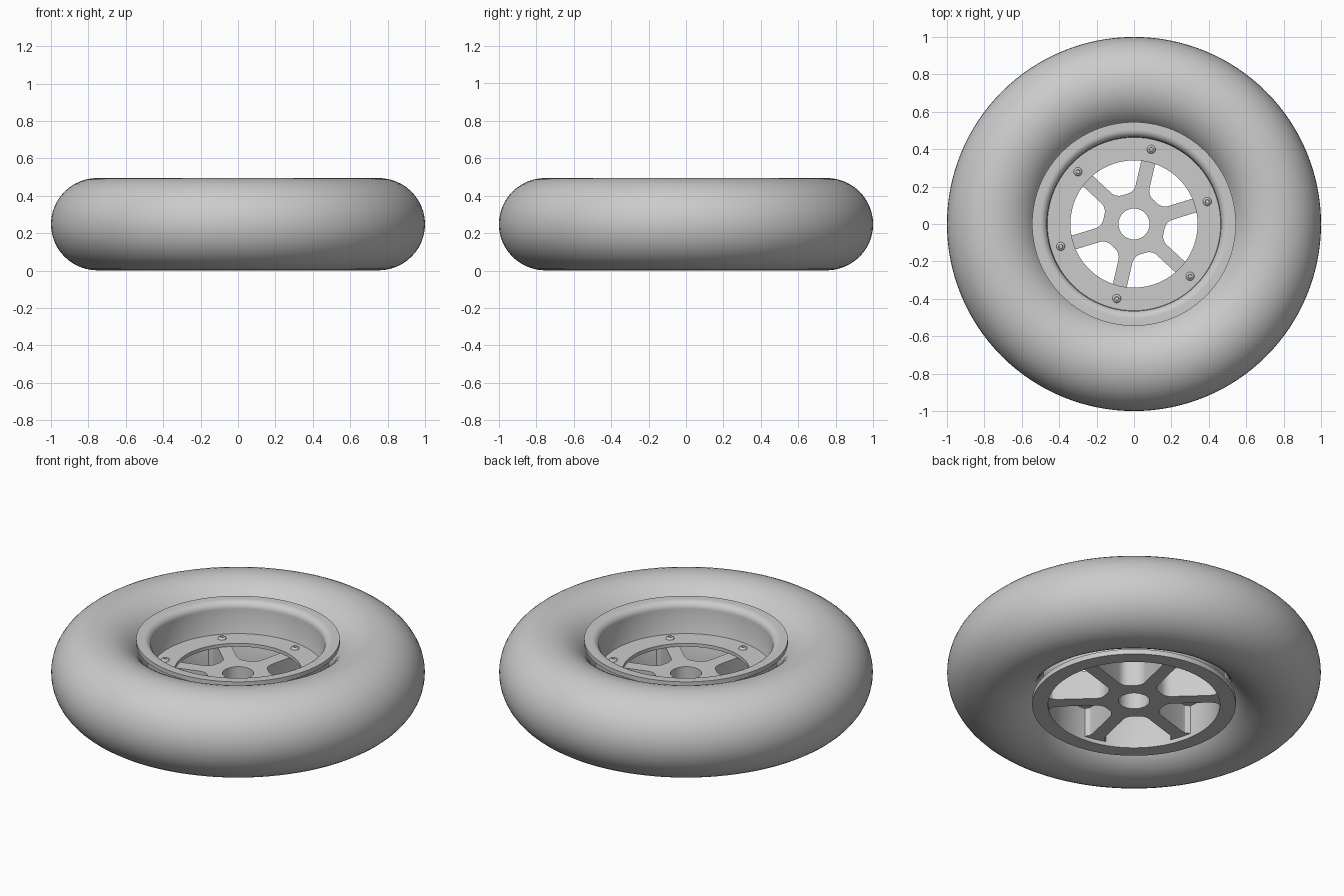
import bpy, math
from math import cos, sin, pi, radians
from mathutils import Vector, Matrix

cube = bpy.data.objects.get("Cube")
if cube:
    bpy.data.objects.remove(cube, do_unlink=True)

grey = bpy.data.materials.new("light_grey")
grey.use_nodes = True
COLOUR = (0.6, 0.6, 0.6, 1)
grey.diffuse_color = COLOUR
grey.node_tree.nodes["Principled BSDF"].inputs["Base Color"].default_value = COLOUR

MID = 0.248                 # height of the wheel's middle plane
SPOKES = 6
FIRST = radians(17)         # angle of the first spoke
STEP = 2 * pi / SPOKES


def finish(name, mesh, angle=30):
    obj = bpy.data.objects.new(name, mesh)
    bpy.context.collection.objects.link(obj)
    mesh.materials.clear()
    mesh.materials.append(grey)
    bpy.ops.object.select_all(action='DESELECT')
    obj.select_set(True)
    bpy.context.view_layer.objects.active = obj
    bpy.ops.object.shade_smooth_by_angle(angle=radians(angle))
    return obj


def lathe(name, profile, segments=96, closed=True):
    """Spin (radius, z) points, counter-clockwise, about the z axis."""
    n = len(profile)
    verts, faces = [], []
    for s in range(segments):
        a = 2 * pi * s / segments
        verts += [(r * cos(a), r * sin(a), z) for r, z in profile]
        t = (s + 1) % segments
        for i in range(n if closed else n - 1):
            j = (i + 1) % n
            faces.append((s * n + i, t * n + i, t * n + j, s * n + j))
    if not closed:
        faces.append([s * n + n - 1 for s in range(segments)])
    mesh = bpy.data.meshes.new(name)
    mesh.from_pydata(verts, [], faces)
    return finish(name, mesh)


# Tyre: a full round tube
tube = [(0.75 + 0.25 * cos(2 * pi * i / 48), MID + 0.247 * sin(2 * pi * i / 48))
        for i in range(48)]
lathe("tyre", tube, 128)

# Rim: barrel with a flat lower flange and a rolled upper lip
BOTTOM, TOP = 0.046, 0.445
roll = [(0.505 - 0.04 * sin(a), TOP - 0.04 + 0.04 * cos(a))
        for a in [pi / 2 * i / 8 for i in range(9)]]
lathe("rim", [(0.46, BOTTOM), (0.545, BOTTOM), (0.545, BOTTOM + 0.03),
              (0.485, BOTTOM + 0.04), (0.485, TOP - 0.05), (0.545, TOP - 0.025),
              (0.545, TOP)] + roll + [(0.465, 0.26), (0.46, 0.25)])

# Thin ring that the bolts pass through
lathe("bolt_ring", [(0.34, 0.24), (0.463, 0.24), (0.463, 0.26), (0.34, 0.26)])


# Spoked hub: one outline with filleted windows and a bore, extruded
def add_spline(curve, points):
    spline = curve.splines.new('POLY')
    spline.points.add(len(points) - 1)
    for p, (x, y) in zip(spline.points, points):
        p.co = (x, y, 0, 1)
    spline.use_cyclic_u = True


def window_half():
    """Points from the window's inner edge out to the barrel, window along +x."""
    half, inner, fillet = 0.038, 0.165, 0.038
    along = Vector((cos(STEP / 2), sin(STEP / 2)))
    across = Vector((along.y, -along.x))
    corner = Vector((inner, inner * math.tan(STEP / 2) - half / cos(STEP / 2)))
    start = corner - Vector((0, fillet))
    end = corner + along * fillet
    pts = []
    for i in range(9):
        t = i / 8
        pts.append(start * (1 - t) ** 2 + corner * 2 * t * (1 - t) + end * t * t)
    for r, w in ((0.41, half), (0.435, 0.044), (0.462, 0.07)):
        pts.append(along * r + across * w)
    return pts


half_points = window_half()
window = [Vector((p.x, -p.y)) for p in reversed(half_points)] + half_points
outline = []
for k in range(SPOKES):
    turn = Matrix.Rotation(FIRST + STEP * (k + 0.5), 2)
    outline += [turn @ p for p in window]

curve = bpy.data.curves.new("hub_outline", 'CURVE')
curve.dimensions = '2D'
curve.fill_mode = 'BOTH'
LOW, HIGH = 0.07, 0.242
curve.extrude = (HIGH - LOW) / 2
add_spline(curve, outline)
add_spline(curve, [(0.083 * cos(2 * pi * i / 48), 0.083 * sin(2 * pi * i / 48))
                   for i in range(48)])
helper = bpy.data.objects.new("hub_outline", curve)
bpy.context.collection.objects.link(helper)
bpy.context.view_layer.update()
graph = bpy.context.evaluated_depsgraph_get()
hub_mesh = bpy.data.meshes.new_from_object(helper.evaluated_get(graph))
bpy.data.objects.remove(helper, do_unlink=True)
hub = finish("spoked_hub", hub_mesh)
hub.location.z = (LOW + HIGH) / 2

# Domed bolts with a socket, one at each spoke
dome = [(0.023 * cos(a), 0.014 * sin(a)) for a in [radians(12 * i) for i in range(6)]]
for k in range(SPOKES):
    bolt = lathe(f"bolt_{k + 1}", dome + [(0.01, 0.004)], 20, closed=False)
    a = FIRST + STEP * k
    bolt.location = (0.41 * cos(a), 0.41 * sin(a), 0.26)
